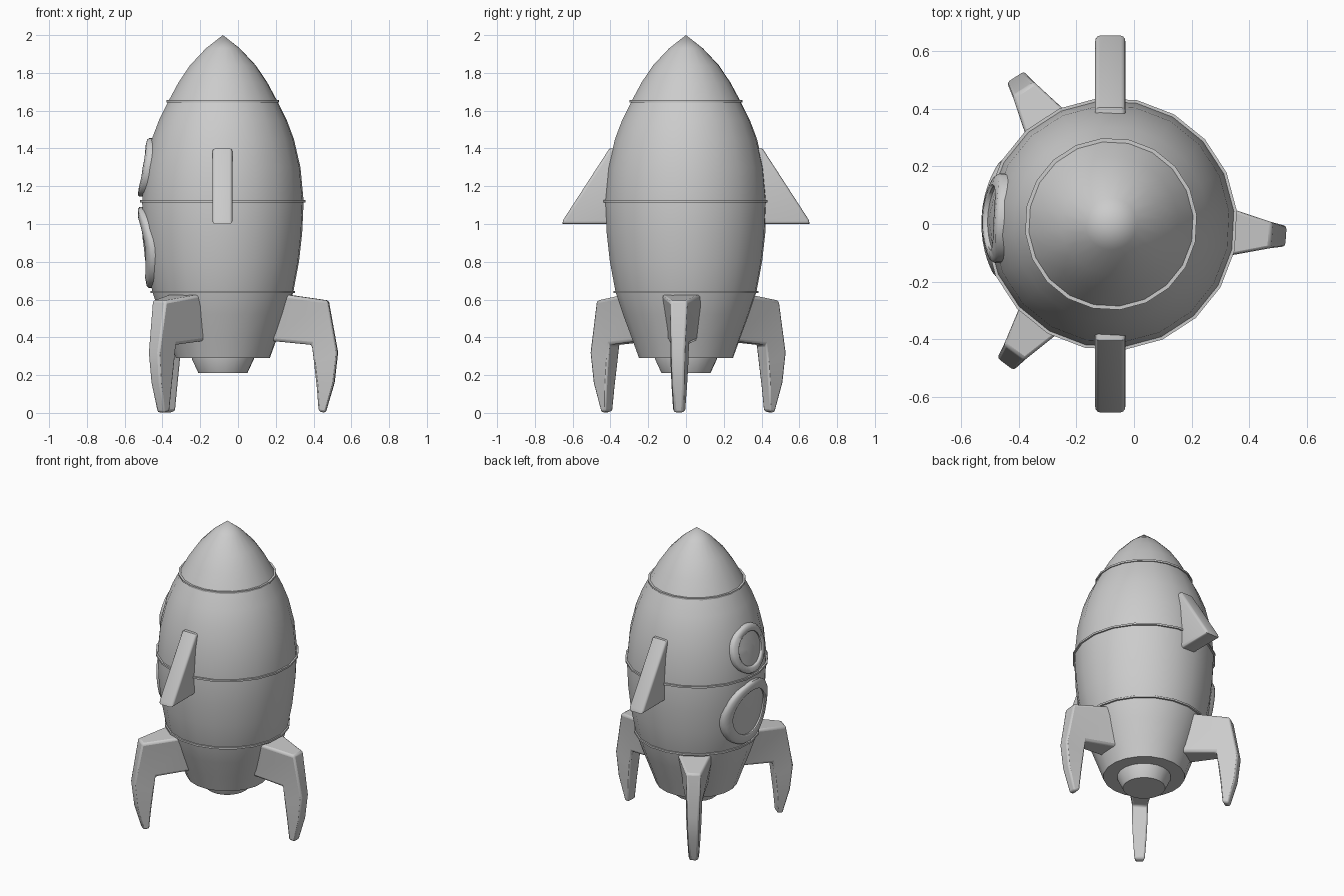
import bpy, bmesh, math

if "Cube" in bpy.data.objects:
    bpy.data.objects.remove(bpy.data.objects["Cube"])

AX = -0.08      # hull axis x
SIDES = 20
HULL = [(0.25, 0.29), (0.29, 0.40), (0.335, 0.52), (0.375, 0.64), (0.405, 0.80),
        (0.422, 0.95), (0.43, 1.12), (0.413, 1.30), (0.378, 1.45), (0.34, 1.55),
        (0.29, 1.65), (0.236, 1.75), (0.175, 1.84), (0.09, 1.93), (0, 2.0)]


def hull_radius(z):
    for (r0, z0), (r1, z1) in zip(HULL, HULL[1:]):
        if z0 <= z <= z1:
            return r0 + (r1 - r0) * (z - z0) / (z1 - z0)
    return HULL[0][0]


def finish(name, bm, angle=35, loc=(0, 0, 0), rot=0):
    bmesh.ops.remove_doubles(bm, verts=bm.verts, dist=1e-5)
    bmesh.ops.recalc_face_normals(bm, faces=bm.faces)
    me = bpy.data.meshes.new(name)
    bm.to_mesh(me)
    bm.free()
    ob = bpy.data.objects.new(name, me)
    bpy.context.collection.objects.link(ob)
    ob.location = loc
    ob.rotation_euler.z = rot
    bpy.ops.object.select_all(action='DESELECT')
    ob.select_set(True)
    bpy.context.view_layer.objects.active = ob
    bpy.ops.object.shade_smooth_by_angle(angle=math.radians(angle))
    return ob


def grid(bm, rows, close_rows=False):
    """Skin closed loops of points with quads."""
    vs = [[bm.verts.new(p) for p in row] for row in rows]
    n, m = len(vs), len(vs[0])
    for i in range(n if close_rows else n - 1):
        a, b = vs[i], vs[(i + 1) % n]
        for j in range(m):
            k = (j + 1) % m
            bm.faces.new((a[j], a[k], b[k], b[j]))
    return vs


def lathe(name, profile, closed=False):
    bm = bmesh.new()
    off = math.radians(6)
    rows = [[(r * math.cos(off + 2 * math.pi * k / SIDES),
              r * math.sin(off + 2 * math.pi * k / SIDES), z)
             for k in range(SIDES)] for r, z in profile]
    grid(bm, rows, closed)
    return finish(name, bm, loc=(AX, 0, 0))


# Hull, nozzle and seam bands
lathe("hull", [(0, 0.29)] + HULL)
lathe("nozzle", [(0, 0.30), (0.165, 0.30), (0.165, 0.285), (0.13, 0.21), (0, 0.21)])
for i, z in enumerate((0.64, 1.12, 1.65)):
    r = hull_radius(z)
    lathe(f"seam_band_{i + 1}", [(r - 0.02, z - 0.006), (r + 0.01, z - 0.006),
                                 (r + 0.01, z + 0.006), (r - 0.02, z + 0.006)], True)


# Portholes wrapped onto the hull's left side
def porthole(name, zc, rad, yc=0.02, n=32):
    def loop(f, h):
        pts = []
        for k in range(n):
            a = 2 * math.pi * k / n
            y, z = yc + f * rad * math.cos(a), zc + f * rad * math.sin(a)
            pts.append((AX - math.sqrt((hull_radius(z) + h) ** 2 - y * y), y, z))
        return pts
    bm = bmesh.new()
    grid(bm, [loop(1, -0.03), loop(1, 0.014), loop(0.95, 0.023),
              loop(0.76, 0.023), loop(0.71, 0.016), loop(0.71, -0.03)], True)
    finish(name + "_frame", bm, 50)
    bm = bmesh.new()
    vs = grid(bm, [loop(f, 0.006) for f in (0.73, 0.5, 0.25)])
    bm.faces.new(vs[-1])
    finish(name + "_glass", bm)


porthole("lower_porthole", 0.875, 0.215)
porthole("upper_porthole", 1.30, 0.155)

# Side fins: wedge with rounded side edges
for side, s in (("front", -1), ("back", 1)):
    bm = bmesh.new()
    prof = [(0.32, 1.0), (0.655, 1.0), (0.65, 1.022), (0.405, 1.40), (0.32, 1.40)]
    vs = grid(bm, [[(x, s * y, z) for y, z in prof] for x in (-0.135, -0.03)])
    for row in vs:
        bm.faces.new(row)
    edges = [e for e in bm.edges if abs(e.verts[0].co.x - e.verts[1].co.x) < 1e-4]
    bmesh.ops.bevel(bm, geom=edges, offset=0.022, segments=3, profile=0.5,
                    affect='EDGES', clamp_overlap=True)
    finish(side + "_fin", bm)

# Landing legs: sections of (outer r, z, half width), (inner r, z, half width)
LEG = [((0.28, 0.635, 0.12), (0.22, 0.385, 0.08)),
       ((0.56, 0.595, 0.046), (0.475, 0.36, 0.05)),
       ((0.61, 0.32, 0.036), (0.487, 0.26, 0.048)),
       ((0.592, 0.16, 0.032), (0.50, 0.14, 0.042)),
       ((0.545, 0.0, 0.024), (0.51, 0.008, 0.034))]
for i, deg in enumerate((-4, 123, 233)):
    bm = bmesh.new()
    rows = [[(o[0], -o[2], o[1]), (o[0], o[2], o[1]),
             (n[0], n[2], n[1]), (n[0], -n[2], n[1])] for o, n in LEG]
    vs = grid(bm, rows)
    bm.faces.new(vs[0])
    bm.faces.new(vs[-1])
    leg = finish(f"landing_leg_{i + 1}", bm, 30, (AX, 0, 0), math.radians(deg))
    bev = leg.modifiers.new("soft_edges", 'BEVEL')
    bev.width = 0.012
    bev.segments = 2
    bev.limit_method = 'ANGLE'
    bev.angle_limit = math.radians(30)
